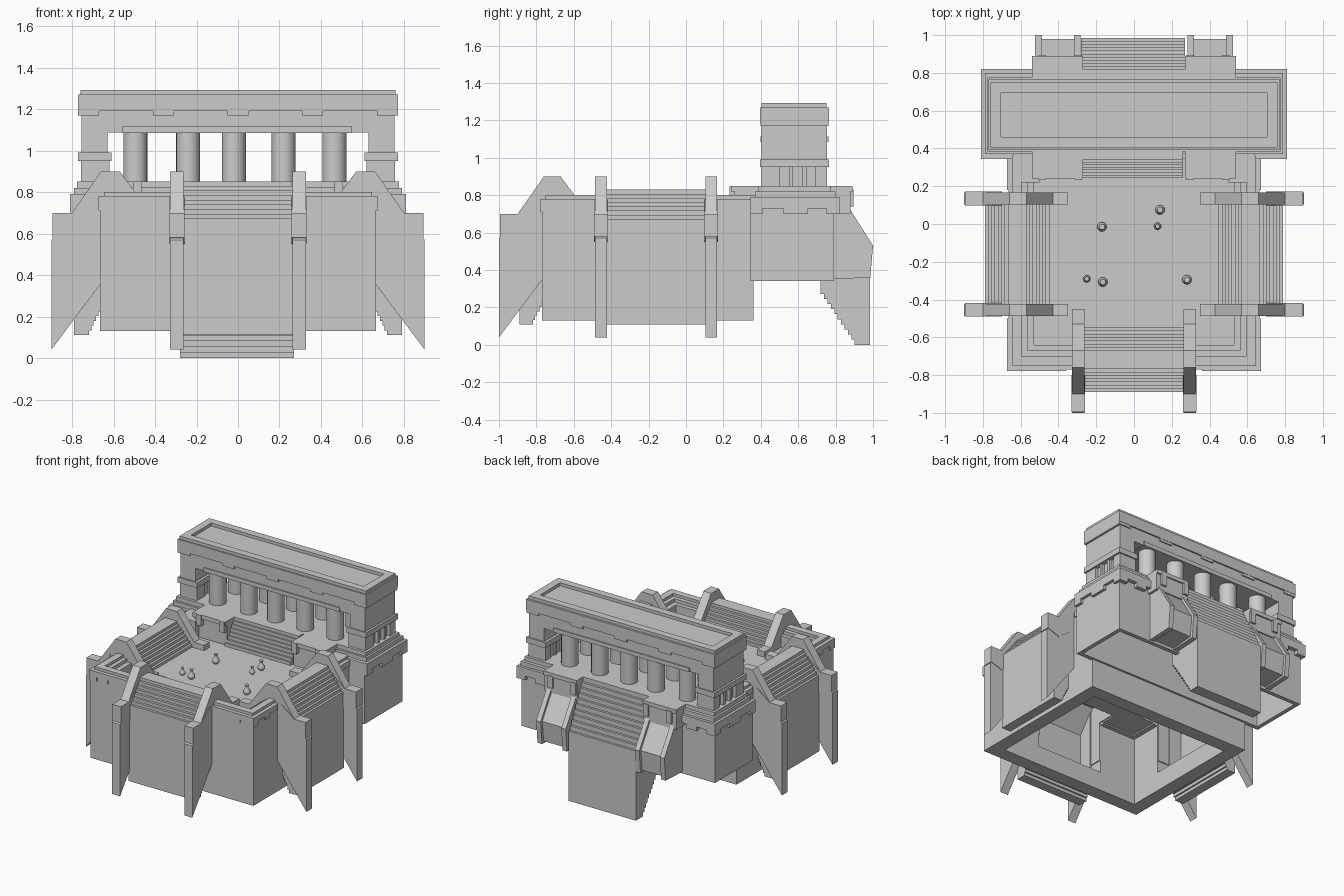
import bpy, bmesh, math
from mathutils import Vector

if "Cube" in bpy.data.objects:
    bpy.data.objects.remove(bpy.data.objects["Cube"])


def finish(name, bm):
    bmesh.ops.recalc_face_normals(bm, faces=bm.faces)
    me = bpy.data.meshes.new(name)
    bm.to_mesh(me)
    bm.free()
    ob = bpy.data.objects.new(name, me)
    bpy.context.collection.objects.link(ob)
    return ob


def box(name, x0, x1, y0, y1, z0, z1):
    bm = bmesh.new()
    bmesh.ops.create_cube(bm, size=1)
    for v in bm.verts:
        v.co = Vector((x0 if v.co.x < 0 else x1, y0 if v.co.y < 0 else y1,
                       z0 if v.co.z < 0 else z1))
    return finish(name, bm)


def prism(name, pts, w0, w1, angle, origin=(0, 0)):
    """Extrude an (outward, height) profile sideways; angle sets outward direction."""
    a = math.radians(angle)
    d, t = Vector((math.cos(a), math.sin(a), 0)), Vector((-math.sin(a), math.cos(a), 0))
    o = Vector((*origin, 0))
    bm = bmesh.new()
    f = bm.faces.new([bm.verts.new(o + d * u + t * w0 + Vector((0, 0, z))) for u, z in pts])
    ext = bmesh.ops.extrude_face_region(bm, geom=[f])
    bmesh.ops.translate(bm, vec=t * (w1 - w0),
                        verts=[g for g in ext['geom'] if isinstance(g, bmesh.types.BMVert)])
    return finish(name, bm)


def steps(p, q, n):
    """Stair outline from p to q: riser, then tread."""
    du, dz = (q[0] - p[0]) / n, (q[1] - p[1]) / n
    out = [p]
    for i in range(n):
        u, z = p[0] + du * i, p[1] + dz * i
        out += [(u, z + dz), (u + du, z + dz)]
    return out


def lathe(name, prof, x, y, segs):
    bm = bmesh.new()
    rings = [[bm.verts.new((x + r * math.cos(2 * math.pi * i / segs),
                            y + r * math.sin(2 * math.pi * i / segs), z))
              for i in range(segs)] for r, z in prof]
    for a, b in zip(rings, rings[1:]):
        for i in range(segs):
            j = (i + 1) % segs
            bm.faces.new((a[i], a[j], b[j], b[i]))
    bm.faces.new(rings[0])
    bm.faces.new(rings[-1])
    for f in bm.faces:
        f.smooth = len(f.verts) == 4
    ob = finish(name, bm)
    ob.data.set_sharp_from_angle(angle=math.radians(40))
    return ob


def ring(name, hx, y0, y1, w, z0, z1):
    """Rectangular frame of wall width w."""
    box(name + "_front", -hx, hx, y0, y0 + w, z0, z1)
    box(name + "_back", -hx, hx, y1 - w, y1, z0, z1)
    for s in (-1, 1):
        x0, x1 = sorted((s * hx, s * (hx - w)))
        box(name + "_side", x0, x1, y0 + w, y1 - w, z0, z1)


def corners(name, hx, y0, w, z0, z1):
    """Wall pieces at the four corners, leaving gaps where the stair banks sit."""
    for s in (-1, 1):
        x0, x1 = sorted((s * 0.27, s * hx))
        box(name + "_front", x0, x1, y0, y0 + w, z0, z1)
        x0, x1 = sorted((s * (hx - w), s * hx))
        box(name + "_side", x0, x1, y0 + w, -0.43, z0, z1)
        box(name + "_rear_side", x0, x1, 0.11, 0.36, z0, z1)


# Hollow arena base: bottom frame, corner walls, stepped rim and floor
ring("base_frame", 0.665, -0.77, 0.36, 0.10, 0.13, 0.27)
corners("base_wall", 0.665, -0.77, 0.10, 0.27, 0.78)
corners("rim_cap", 0.645, -0.75, 0.05, 0.77, 0.80)
corners("rim_inner_step", 0.58, -0.69, 0.05, 0.63, 0.755)
box("base_back_wall", -0.57, 0.57, 0.31, 0.36, 0.27, 0.67)
box("arena_floor", -0.43, 0.43, -0.53, 0.31, 0.64, 0.67)
for s in (-1, 1):
    x0, x1 = sorted((s * 0.43, s * 0.57))
    box("floor_corner", x0, x1, -0.68, -0.43, 0.64, 0.67)
    box("floor_rear_corner", x0, x1, 0.11, 0.31, 0.64, 0.67)
    x0, x1 = sorted((s * 0.27, s * 0.43))
    box("floor_front_strip", x0, x1, -0.68, -0.53, 0.64, 0.67)
# Corner trim with hanging teeth
for s in (-1, 1):
    for a, b, z in ((0.36, 0.67, 0.74), (0.52, 0.56, 0.715), (0.61, 0.67, 0.71)):
        x0, x1 = sorted((s * a, s * b))
        box("front_corner_trim", x0, x1, -0.777, -0.76, z, 0.78)
    xa, xb = sorted((s * 0.655, s * 0.672))
    for y0, y1, z in ((-0.777, -0.50, 0.74), (-0.777, -0.72, 0.71), (-0.64, -0.59, 0.715),
                      (0.18, 0.35, 0.74)):
        box("side_corner_trim", xa, xb, y0, y1, z, 0.78)

# Three hollow stair banks open to the inside, each held by two buttress fins
foot = steps((0.65, 0.27), (0.73, 0.11), 7)
bank = ([(0.73, 0.11), (0.79, 0.11)] + steps((0.79, 0.65), (0.65, 0.83), 8)
        + steps((0.57, 0.83), (0.43, 0.67), 8)
        + [(0.43, 0.64), (0.58, 0.79), (0.64, 0.79), (0.76, 0.63), (0.76, 0.28), (0.60, 0.28),
           (0.60, 0.27)] + foot[:-1])
cheek = [(0.66, 0.275), (0.785, 0.275), (0.785, 0.65), (0.66, 0.79)]
fin = [(0.90, 0.04), (0.90, 0.57), (0.89, 0.58), (0.89, 0.70), (0.80, 0.70), (0.66, 0.90),
       (0.57, 0.90), (0.43, 0.71), (0.35, 0.71), (0.35, 0.65), (0.57, 0.65), (0.57, 0.36),
       (0.66, 0.36)]
for side, ang, org in (("right", 0, (0, -0.16)), ("left", 180, (0, -0.16)),
                       ("front", 270, (0, -0.10))):
    prism(side + "_stair_bank", bank, -0.27, 0.27, ang, org)
    for s in (-1, 1):
        prism(side + "_bank_cheek", cheek, s * 0.255, s * 0.268, ang, org)
        prism(side + "_buttress", fin, s * 0.295 - 0.032, s * 0.295 + 0.032, ang, org)
        prism(side + "_buttress_collar", [(0.70, 0.62), (0.80, 0.55), (0.895, 0.58),
              (0.895, 0.70), (0.80, 0.70), (0.70, 0.78)],
              s * 0.295 - 0.036, s * 0.295 + 0.036, ang, org)

# Rear block, open underneath, with tiered rim
ring("rear_block_wall", 0.79, 0.345, 0.79, 0.03, 0.34, 0.74)
box("rear_rim", -0.81, 0.81, 0.345, 0.82, 0.73, 0.79)
box("rear_tier_lower", -0.79, 0.79, 0.37, 0.80, 0.79, 0.82)
box("rear_tier_upper", -0.775, 0.775, 0.385, 0.775, 0.82, 0.85)
for s in (-1, 1):
    xa, xb = sorted((s * 0.78, s * 0.81))
    for y0, y1 in ((0.345, 0.41), (0.52, 0.65), (0.75, 0.82)):
        box("rear_side_tooth", xa, xb, y0, y1, 0.70, 0.74)
    for a, b in ((0.74, 0.81), (0.58, 0.66)):
        x0, x1 = sorted((s * a, s * b))
        box("rear_back_tooth", x0, x1, 0.78, 0.82, 0.70, 0.74)
        box("rear_front_tooth", x0, x1, 0.345, 0.37, 0.70, 0.74)

# Rear stair panel going down to the ground, and inner stair to the arena
rear = ([(0.92, 0), (0.985, 0)] + steps((0.985, 0.48), (0.80, 0.85), 11)
        + [(0.72, 0.85), (0.72, 0.30)] + steps((0.72, 0.30), (0.92, 0), 11)[1:-1])
prism("rear_stair_panel", rear, -0.27, 0.28, 90)
inner = [(0.40, 0.65), (0.40, 0.85)] + steps((0.34, 0.85), (0.23, 0.67), 8) + [(0.23, 0.65)]
prism("inner_stair", inner, -0.26, 0.28, 90)

# Slanted rear flanks and pedestals beside the stairs
flank = [(0.77, 0.35), (0.985, 0.36), (1.0, 0.53), (0.88, 0.72), (0.77, 0.72)]
panel = [(0.77, 0.36), (0.965, 0.375), (0.98, 0.525), (0.865, 0.71), (0.77, 0.71)]
for s in (-1, 1):
    prism("rear_flank_panel", panel, s * 0.30, s * 0.50, 90)
    for c in (0.30, 0.505):
        prism("rear_flank_rib", flank, s * c - 0.018, s * c + 0.018, 90)
    x0, x1 = sorted((s * 0.27, s * 0.54))
    box("rear_pedestal", x0, x1, 0.75, 0.88, 0.70, 0.82)
    box("rear_pedestal_cap", x0, x1, 0.75, 0.89, 0.82, 0.85)
    box("front_pedestal", x0, x1, 0.26, 0.40, 0.65, 0.82)
    box("front_pedestal_cap", x0, x1, 0.24, 0.40, 0.82, 0.85)
    for c in (0.295, 0.485):
        box("pedestal_tooth", s * c - 0.02, s * c + 0.02, 0.232, 0.27, 0.77, 0.85)
        box("pedestal_tooth", s * c - 0.02, s * c + 0.02, 0.87, 0.895, 0.74, 0.83)
    # Arena terrace behind the side banks
    x0, x1 = sorted((s * 0.50, s * 0.64))
    box("arena_terrace", x0, x1, 0.22, 0.37, 0.66, 0.80)

# Colonnade piers with slotted ends
for s in (-1, 1):
    for nm, a, b, y0, y1, z0, z1 in (
            ("pier", 0.63, 0.735, 0.42, 0.74, 0.84, 1.10),
            ("pier_band", 0.61, 0.77, 0.395, 0.765, 0.95, 0.99),
            ("pier_neck", 0.63, 0.755, 0.405, 0.755, 0.99, 1.10)):
        x0, x1 = sorted((s * a, s * b))
        box(nm, x0, x1, y0, y1, z0, z1)
    for y0, y1 in ((0.405, 0.50), (0.55, 0.57), (0.62, 0.645), (0.69, 0.755)):
        x0, x1 = sorted((s * 0.62, s * 0.757))
        box("pier_slat", x0, x1, y0, y1, 0.85, 0.955)

# Two rows of round columns
for y in (0.47, 0.69):
    for x in (-0.495, -0.24, -0.02, 0.22, 0.465):
        lathe("column", [(0.058, 0.84), (0.058, 1.10)], x, y, 24)

# Beam, cornice and recessed roof
box("lintel", -0.56, 0.55, 0.397, 0.763, 1.085, 1.115)
box("beam", -0.755, 0.755, 0.405, 0.755, 1.087, 1.19)
box("cornice", -0.77, 0.77, 0.395, 0.765, 1.19, 1.27)
ring("roof_rim", 0.76, 0.405, 0.75, 0.055, 1.265, 1.292)
for x in (-0.72, -0.36, 0, 0.36, 0.72):
    box("cornice_tooth", x - 0.05, x + 0.05, 0.397, 0.763, 1.17, 1.20)

# Clay pots on the arena floor
for x, y, k in ((-0.17, -0.015, 1.1), (0.138, 0.075, 1.1), (0.125, -0.012, 0.85),
                (-0.25, -0.29, 0.85), (-0.165, -0.307, 1.1), (0.28, -0.295, 1.1)):
    prof = [(0.012, 0), (0.023, 0.015), (0.023, 0.027), (0.010, 0.044), (0.009, 0.058), (0.014, 0.066)]
    lathe("pot", [(r * k, 0.668 + z * k) for r, z in prof], x, y, 12)
